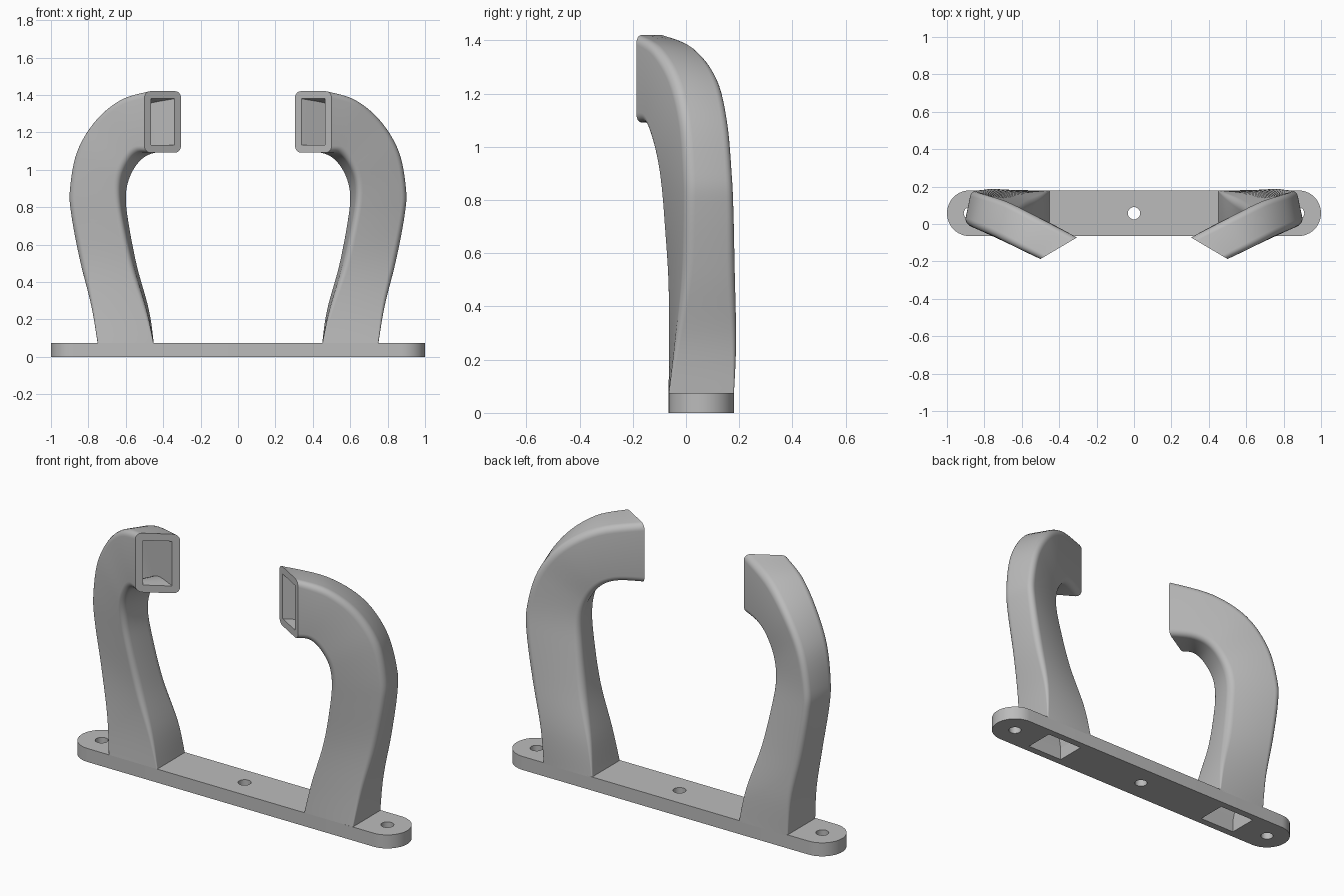
import bpy, bmesh, math
from mathutils import Vector

cube = bpy.data.objects.get("Cube")
if cube:
    bpy.data.objects.remove(cube, do_unlink=True)

grey = bpy.data.materials.new("plain_grey")
grey.use_nodes = True
grey.diffuse_color = (0.5, 0.5, 0.5, 1)
grey.node_tree.nodes["Principled BSDF"].inputs["Base Color"].default_value = (0.5, 0.5, 0.5, 1)

WALL = 0.04
ARC = 6        # segments in each rounded corner
STEPS = 6      # rings between stations
MID_Y = 0.0575
HALF_W = 0.1225
THICK = 0.075


def finish(bm, name):
    """Turn a bmesh into a smooth-shaded grey object."""
    bmesh.ops.recalc_face_normals(bm, faces=bm.faces)
    mesh = bpy.data.meshes.new(name)
    bm.to_mesh(mesh)
    bm.free()
    mesh.materials.append(grey)
    obj = bpy.data.objects.new(name, mesh)
    bpy.context.collection.objects.link(obj)
    bpy.ops.object.select_all(action="DESELECT")
    obj.select_set(True)
    bpy.context.view_layer.objects.active = obj
    bpy.ops.object.shade_smooth_by_angle(angle=math.radians(32))
    return obj


def arc(cx, cy, r, start, end, n):
    return [(cx + r * math.cos(a), cy + r * math.sin(a))
            for a in (math.radians(start + (end - start) * i / n) for i in range(n + 1))]


# Base plate: rounded bar with three screw holes and two openings under the arms
def base_plate():
    end = 1 - HALF_W
    loops = [arc(end, MID_Y, HALF_W, -90, 90, 24) + arc(-end, MID_Y, HALF_W, 90, 270, 24)]
    loops += [arc(x, MID_Y, 0.033, 0, 360, 24)[:-1] for x in (-end, 0, end)]
    for s in (-1, 1):
        w, d = 0.15 - WALL, HALF_W - WALL
        loops.append([(s * 0.6 + i * w, MID_Y + j * d)
                      for i, j in ((-1, -1), (1, -1), (1, 1), (-1, 1))])
    curve = bpy.data.curves.new("plate_outline", "CURVE")
    curve.dimensions = "2D"
    curve.fill_mode = "BOTH"
    curve.extrude = THICK / 2
    for pts in loops:
        spline = curve.splines.new("POLY")
        spline.points.add(len(pts) - 1)
        for p, (x, y) in zip(spline.points, pts):
            p.co = (x, y, 0, 1)
        spline.use_cyclic_u = True
    temp = bpy.data.objects.new("plate_outline", curve)
    bpy.context.collection.objects.link(temp)
    bpy.context.view_layer.update()
    bm = bmesh.new()
    bm.from_mesh(temp.to_mesh())
    bpy.data.objects.remove(temp, do_unlink=True)
    bmesh.ops.remove_doubles(bm, verts=bm.verts, dist=1e-5)
    bmesh.ops.translate(bm, verts=bm.verts, vec=(0, 0, THICK / 2))
    finish(bm, "base_plate")


# Arm stations: outer x, z, y; inner x, z, y; offset to the back x, y; corner radius
STATIONS = [
    (0.75, 0.07, -0.065, 0.45, 0.07, -0.065, 0, 0.245, 0.004),
    (0.785, 0.27, -0.04, 0.49, 0.25, -0.066, -0.015, 0.23, 0.02),
    (0.85, 0.52, -0.01, 0.56, 0.48, -0.072, -0.025, 0.2, 0.035),
    (0.897, 0.76, 0, 0.612, 0.7, -0.088, -0.035, 0.187, 0.035),
    (0.905, 0.9, 0, 0.635, 0.85, -0.102, -0.042, 0.182, 0.035),
    (0.868, 1.1, -0.015, 0.63, 0.96, -0.12, -0.06, 0.18, 0.035),
    (0.77, 1.265, -0.055, 0.59, 1.05, -0.145, -0.08, 0.18, 0.035),
    (0.64, 1.375, -0.12, 0.548, 1.09, -0.165, -0.12, 0.16, 0.035),
    (0.5, 1.42, -0.187, 0.5, 1.092, -0.187, -0.195, 0.115, 0.035),
]


def smooth_stations():
    """Catmull-Rom interpolation through the stations."""
    n, rows = len(STATIONS), []
    for i in range(n - 1):
        quad = [STATIONS[min(max(i + k, 0), n - 1)] for k in (-1, 0, 1, 2)]
        for s in range(STEPS):
            t = s / STEPS
            rows.append([0.5 * (2 * b + (c - a) * t + (2 * a - 5 * b + 4 * c - d) * t * t
                                + (3 * b - a - 3 * c + d) * t ** 3) for a, b, c, d in zip(*quad)])
    return rows + [STATIONS[-1]]


def section(row, side):
    """Rounded outer ring and sharp inner ring of one hollow section."""
    ox, oz, oy, ix, iz, iy, bx, by, r = row
    start = Vector((ox * side, oy, oz))
    across = Vector((ix * side, iy, iz)) - start
    back = Vector((bx * side, by, 0))
    w, d = across.length, back.length

    def place(u, v):
        return start + across * (u / w) + back * (v / d)

    outer, inner = [], []
    for k, (i, j) in enumerate(((1, 1), (0, 1), (0, 0), (1, 0))):
        cu, cv = (w - r if i else r), (d - r if j else r)
        outer += [place(u, v) for u, v in arc(cu, cv, r, 90 * k, 90 * k + 90, ARC)]
        inner.append(place(w - WALL if i else WALL, d - WALL if j else WALL))
    return outer, inner


# Hollow curved arm, lofted from the base to the slanted open end
def arm(name, side):
    bm = bmesh.new()
    rings = [[[bm.verts.new(p) for p in ring] for ring in section(row, side)]
             for row in smooth_stations()]
    for a, b in zip(rings, rings[1:]):
        for p, q in zip(a, b):
            for i in range(len(p)):
                j = (i + 1) % len(p)
                bm.faces.new((p[i], p[j], q[j], q[i]))
    for outer, inner in (rings[0], rings[-1]):
        for i in range(len(outer)):
            j = (i + 1) % len(outer)
            c, e = inner[i // (ARC + 1)], inner[j // (ARC + 1)]
            bm.faces.new((outer[i], outer[j], c) if c is e else (outer[i], outer[j], e, c))
    finish(bm, name)


base_plate()
arm("left_arm", 1)
arm("right_arm", -1)
